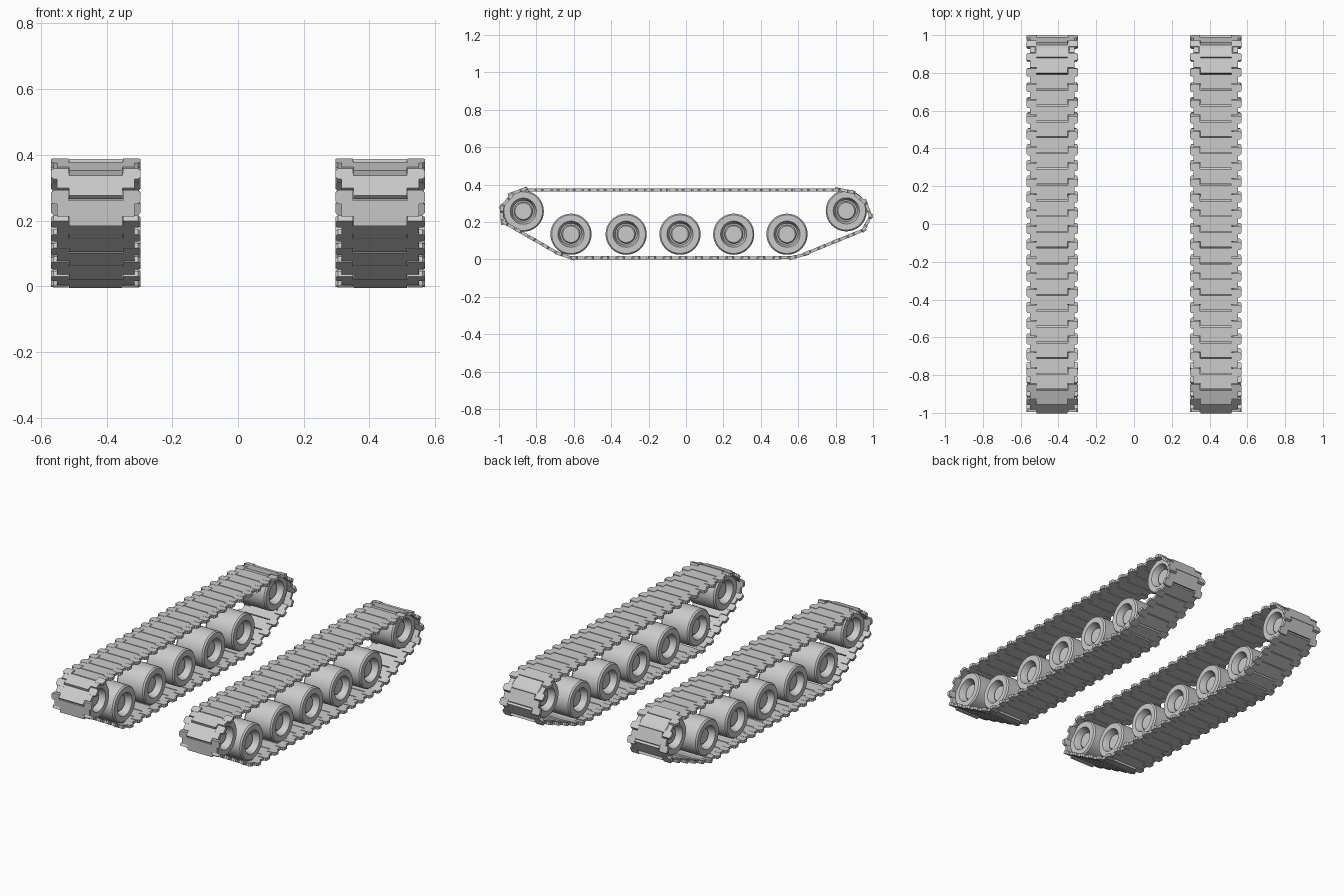
import bpy, bmesh, math
from mathutils import Matrix, Vector

if "Cube" in bpy.data.objects:
    bpy.data.objects.remove(bpy.data.objects["Cube"])

TRACK_X = 0.433
THICK = 0.016
SEGS = 40

# Track centreline in (y, z): up the front, back along the top, down the rear
PATH = [Vector(p) for p in [
    (-0.985, 0.205), (-0.985, 0.285), (-0.905, 0.371), (0.87, 0.371),
    (0.95, 0.315), (0.99, 0.245), (0.955, 0.16), (0.60, 0.015),
    (0.55, 0.009), (-0.62, 0.009), (-0.68, 0.03)]]
LENGTHS = [(PATH[(i + 1) % len(PATH)] - p).length for i, p in enumerate(PATH)]
TOTAL = sum(LENGTHS)
COUNT = round(TOTAL / 0.0835)
PITCH = TOTAL / COUNT


def point_at(s):
    s %= TOTAL
    for i, length in enumerate(LENGTHS):
        if s <= length:
            return PATH[i].lerp(PATH[(i + 1) % len(PATH)], s / length)
        s -= length
    return PATH[0]


def finish(name, bm, smooth=False):
    bmesh.ops.recalc_face_normals(bm, faces=bm.faces)
    mesh = bpy.data.meshes.new(name)
    bm.to_mesh(mesh)
    bm.free()
    obj = bpy.data.objects.new(name, mesh)
    bpy.context.collection.objects.link(obj)
    if smooth:
        bpy.context.view_layer.objects.active = obj
        obj.select_set(True)
        bpy.ops.object.shade_smooth_by_angle(angle=math.radians(30))
        obj.select_set(False)
    return obj


def add_prism(bm, outline, thick, matrix):
    low = [bm.verts.new(matrix @ Vector((x, u, -thick / 2))) for x, u in outline]
    high = [bm.verts.new(matrix @ Vector((x, u, thick / 2))) for x, u in outline]
    bm.faces.new(low)
    bm.faces.new(high)
    n = len(outline)
    for i in range(n):
        j = (i + 1) % n
        bm.faces.new((low[i], low[j], high[j], high[i]))


# Link: wide plate with a centre tongue, plus two chamfered end lugs
half = [(0.082, -0.060), (0.082, -0.030), (0.118, -0.030), (0.118, 0.018)]
PLATE = half + [(-x, u) for x, u in reversed(half)]
LUG = [(0.083, 0.008), (0.129, 0.008), (0.136, 0.016),
       (0.136, 0.042), (0.129, 0.050), (0.083, 0.050)]


def build_track(name, x):
    bm = bmesh.new()
    for k in range(COUNT):
        s = (k + 0.45) * PITCH
        a, b = point_at(s - PITCH / 2), point_at(s + PITCH / 2)
        mid = (a + b + 2 * point_at(s)) / 4
        d = (b - a).normalized()
        m = Matrix(((1, 0, 0, x), (0, d.x, -d.y, mid.x),
                    (0, d.y, d.x, mid.y), (0, 0, 0, 1)))
        add_prism(bm, PLATE, THICK, m)
        for side in (1, -1):
            add_prism(bm, [(side * px, u) for px, u in LUG], THICK + 0.002, m)
    return finish(name, bm)


# Wheel cross-section (radius, offset), mirrored to the other face
FACE = [(0.0, 0.066), (0.044, 0.066), (0.050, 0.060), (0.050, 0.045),
        (0.058, 0.045), (0.066, 0.085), (0.070, 0.095), (0.103, 0.095),
        (0.110, 0.086)]
PROFILE = FACE + [(r, -o) for r, o in reversed(FACE)]


def build_wheel(name, x, y, z):
    bm = bmesh.new()
    verts = [bm.verts.new((o, r, 0)) for r, o in PROFILE]
    edges = [bm.edges.new(pair) for pair in zip(verts, verts[1:])]
    bmesh.ops.spin(bm, geom=verts + edges, cent=(0, 0, 0), axis=(1, 0, 0),
                   angle=math.tau, steps=SEGS)
    bmesh.ops.remove_doubles(bm, verts=bm.verts, dist=1e-5)
    bmesh.ops.translate(bm, verts=bm.verts, vec=(x, y, z))
    return finish(name, bm, smooth=True)


# Both sides: track belt, five road wheels, two raised end wheels
for side, x in (("left", -TRACK_X), ("right", TRACK_X)):
    build_track(side + "_track_links", x)
    for i, y in enumerate((-0.615, -0.32, -0.032, 0.255, 0.54)):
        build_wheel(f"{side}_road_wheel_{i + 1}", x, y, 0.135)
    build_wheel(side + "_front_end_wheel", x, -0.87, 0.258)
    build_wheel(side + "_rear_end_wheel", x, 0.857, 0.26)
